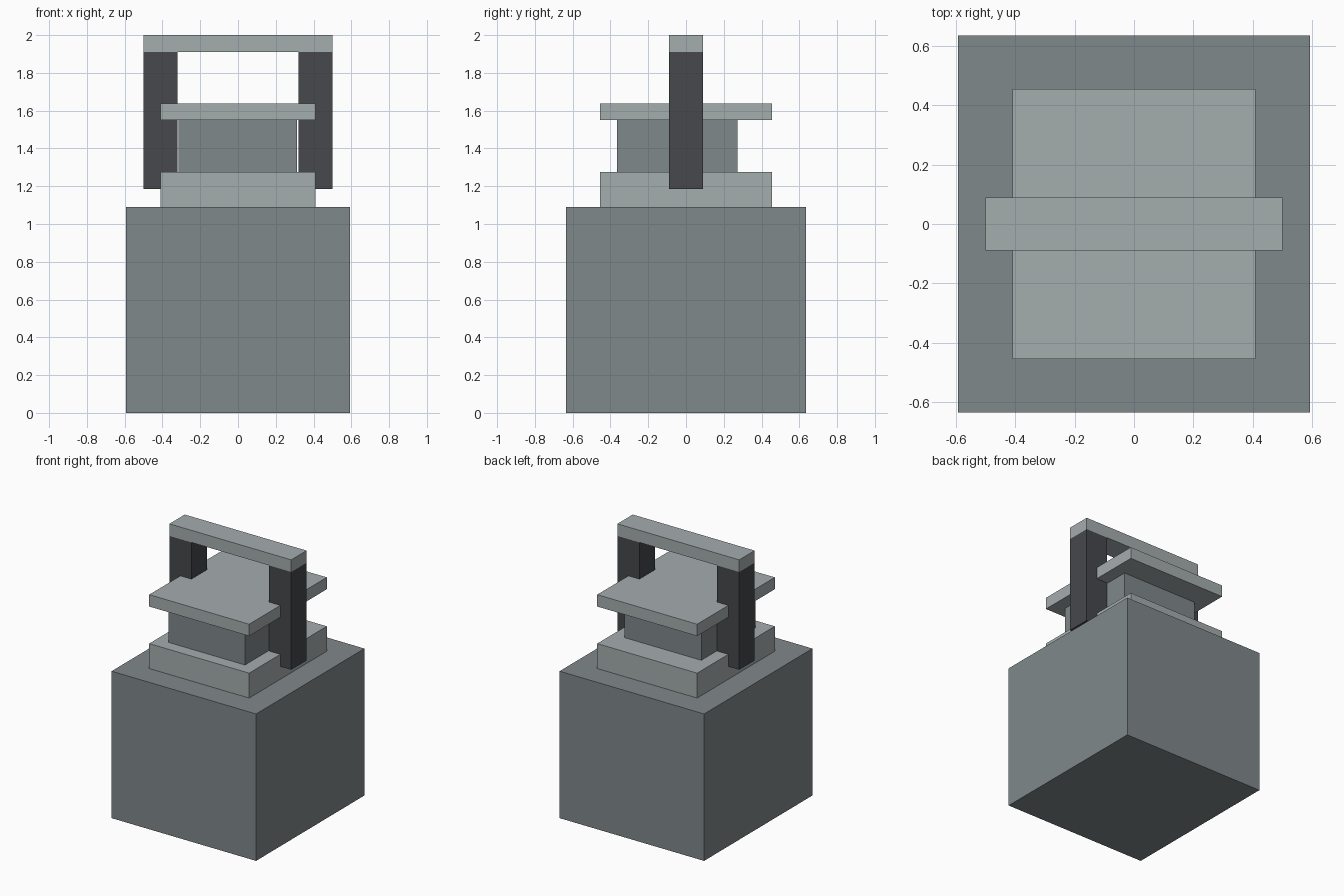
import bpy

cube = bpy.data.objects.get("Cube")
if cube:
    bpy.data.objects.remove(cube, do_unlink=True)


def material(name, rgb):
    mat = bpy.data.materials.new(name)
    mat.use_nodes = True
    color = (*rgb, 1.0)
    mat.diffuse_color = color
    for node in mat.node_tree.nodes:
        if node.type == 'BSDF_PRINCIPLED':
            node.inputs["Base Color"].default_value = color
    return mat


def box(name, x, y, z, mat):
    """Box spanning the given (low, high) range on each axis."""
    spans = (x, y, z)
    bpy.ops.mesh.primitive_cube_add(size=1, location=[(a + b) / 2 for a, b in spans])
    obj = bpy.context.object
    obj.name = name
    obj.scale = [b - a for a, b in spans]
    bpy.ops.object.transform_apply(location=False, rotation=False, scale=True)
    obj.data.materials.append(mat)
    return obj


mid_grey = material("mid_grey", (0.216, 0.246, 0.254))
light_grey = material("light_grey", (0.376, 0.418, 0.423))
dark_grey = material("dark_grey", (0.061, 0.065, 0.072))

# Main body
box("body", (-0.593, 0.593), (-0.635, 0.635), (0, 1.09), mid_grey)

# Stepped cap: collar, neck set slightly forward, and lid plate
cap_x, cap_y = (-0.41, 0.41), (-0.455, 0.455)
box("collar", cap_x, cap_y, (1.09, 1.275), light_grey)
box("neck", (-0.316, 0.313), (-0.365, 0.272), (1.275, 1.55), mid_grey)
box("lid_plate", cap_x, cap_y, (1.55, 1.638), light_grey)

# Carrying handle: two uprights and a crossbar
grip_y = (-0.09, 0.09)
for side, x in (("right", (-0.5, -0.319)), ("left", (0.319, 0.5))):
    box("handle_upright_" + side, x, grip_y, (1.185, 1.91), dark_grey)
box("handle_bar", (-0.5, 0.5), grip_y, (1.91, 2.0), light_grey)
